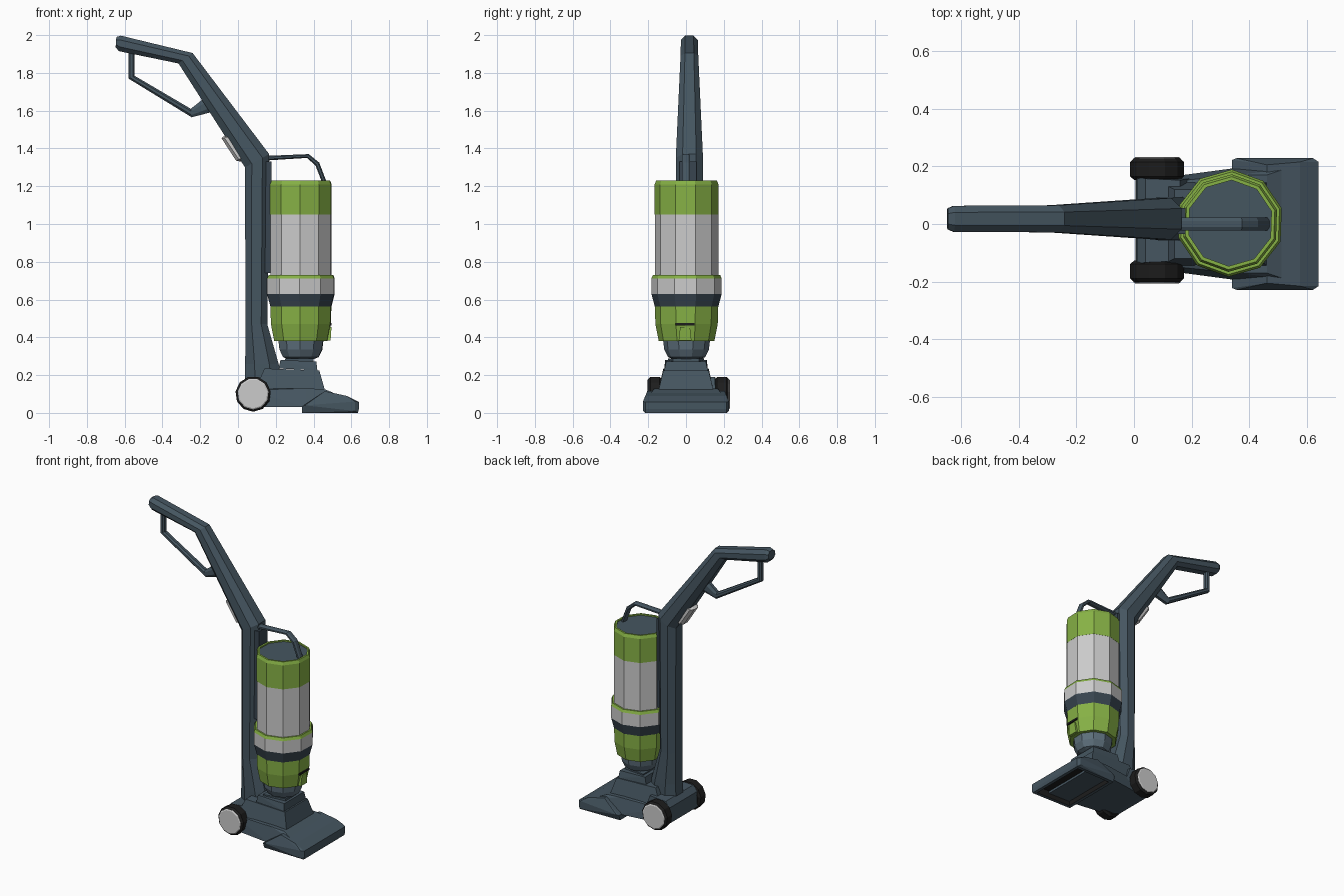
import bpy, bmesh, math
from mathutils import Vector

if "Cube" in bpy.data.objects:
    bpy.data.objects.remove(bpy.data.objects["Cube"])


def material(name, rgb):
    m = bpy.data.materials.new(name)
    m.diffuse_color = (*rgb, 1)
    m.use_nodes = True
    m.node_tree.nodes["Principled BSDF"].inputs["Base Color"].default_value = m.diffuse_color
    return m


SLATE = material("slate", (0.06, 0.092, 0.118))
DARK = material("dark_slate", (0.04, 0.06, 0.08))
CUP = material("blue_grey", (0.11, 0.16, 0.2))
GREEN = material("green", (0.24, 0.44, 0.06))
GREY = material("light_grey", (0.6, 0.62, 0.62))
BLACK = material("black", (0.012, 0.012, 0.012))


def finish(name, bm, *mats):
    bmesh.ops.recalc_face_normals(bm, faces=bm.faces)
    me = bpy.data.meshes.new(name)
    bm.to_mesh(me)
    bm.free()
    for m in mats:
        me.materials.append(m)
    ob = bpy.data.objects.new(name, me)
    bpy.context.collection.objects.link(ob)
    return ob


def skin(name, rings, mat):
    """Join equal-sized rings of points and cap both ends."""
    bm = bmesh.new()
    vs = [[bm.verts.new(p) for p in r] for r in rings]
    n = len(vs[0])
    for a, b in zip(vs, vs[1:]):
        for i in range(n):
            j = (i + 1) % n
            bm.faces.new((a[i], a[j], b[j], b[i]))
    bm.faces.new(vs[0])
    bm.faces.new(vs[-1])
    return finish(name, bm, mat)


def beam(name, stations, mat, cy=0.0, ch=0.28):
    """Stations: (back x, back z, front x, front z, half width), chamfered section."""
    rings = []
    for bx, bz, fx, fz, w in stations:
        sec = [(0, -.5), (ch, -1), (1 - ch, -1), (1, -.5),
               (1, .5), (1 - ch, 1), (ch, 1), (0, .5)]
        rings.append([(bx + (fx - bx) * t, cy + s * w, bz + (fz - bz) * t) for t, s in sec])
    return skin(name, rings, mat)


def lathe(name, profile, mat, n=10, phase=16, centre=(0.333, 0.003, 0), axis="z"):
    c, rings = Vector(centre), []
    for r, h in profile:
        ring = []
        for i in range(n):
            a = math.radians(phase + 360 * i / n)
            u, v = r * math.cos(a), r * math.sin(a)
            ring.append(c + Vector((u, v, h) if axis == "z" else (u, h, v)))
        rings.append(ring)
    return skin(name, rings, mat)


def hull(name, pts, *mats, cy=0.0, recess=None):
    """Convex block from points mirrored across y; optional hollow underside."""
    bm = bmesh.new()
    for x, y, z in pts:
        for s in (-1, 1):
            bm.verts.new((x, cy + s * y, z))
    bmesh.ops.convex_hull(bm, input=bm.verts)
    bmesh.ops.dissolve_limit(bm, angle_limit=0.02, verts=bm.verts, edges=bm.edges)
    if recess:
        bmesh.ops.recalc_face_normals(bm, faces=bm.faces)
        f = min(bm.faces, key=lambda f: f.normal.z * f.calc_area())
        bmesh.ops.inset_region(bm, faces=[f], thickness=0.03)
        new = bmesh.ops.extrude_face_region(bm, geom=[f])["geom"]
        bmesh.ops.delete(bm, geom=[f], context="FACES")
        bmesh.ops.translate(bm, vec=(0, 0, recess),
                            verts=[v for v in new if isinstance(v, bmesh.types.BMVert)])
        for g in new:
            if isinstance(g, bmesh.types.BMFace):
                g.material_index = 1
                for e in g.edges:
                    for k in e.link_faces:
                        k.material_index = 1
    return finish(name, bm, *mats)


# Main pole with bent grip
beam("pole", [(.035, .12, .24, .12, .075), (.038, .26, .215, .26, .075),
              (.04, .47, .155, .47, .072), (.037, 1.30, .165, 1.37, .072),
              (-.315, 1.85, -.24, 1.905, .047), (-.63, 1.915, -.62, 1.997, .045),
              (-.648, 1.935, -.644, 1.99, .036)], SLATE, cy=.018)
# Cord loop below the grip
beam("grip_loop", [(-.58, 1.93, -.548, 1.93, .02), (-.58, 1.77, -.548, 1.785, .02),
                   (-.245, 1.565, -.25, 1.61, .02), (-.13, 1.595, -.18, 1.665, .02),
                   (-.09, 1.61, -.12, 1.665, .02)], SLATE, cy=.02)
# Switch on the back of the pole
beam("switch", [(-.06, 1.475, -.03, 1.475, .03), (-.088, 1.455, -.03, 1.46, .042),
                (-.01, 1.335, .04, 1.36, .042), (.015, 1.33, .04, 1.35, .03)], GREY, cy=.018)
# Rail holding the canister to the pole
hull("canister_rail", [(x, .045, z) for x in (.14, .178) for z in (.74, 1.33)], DARK, cy=.01)
# Carry handle over the canister
beam("carry_handle", [(.13, 1.335, .13, 1.36, .022), (.365, 1.35, .375, 1.37, .022),
                      (.41, 1.31, .43, 1.325, .022), (.445, 1.22, .47, 1.22, .022)], SLATE)

# Canister stack
lathe("canister_cup", [(.06, .255), (.07, .285), (.098, .295), (.118, .335), (.125, .39)], CUP)
lathe("lower_shell", [(.12, .38), (.147, .38), (.165, .47), (.168, .565), (.12, .565)], GREEN)
lathe("dark_band", [(.12, .562), (.168, .562), (.186, .63), (.12, .63)], DARK)
lathe("grey_band", [(.12, .63), (.186, .63), (.186, .712), (.12, .712)], GREY)
lathe("green_rim", [(.12, .712), (.186, .712), (.178, .73), (.12, .73)], GREEN)
lathe("dust_bin", [(.168, .72), (.168, 1.05)], GREY)
lathe("upper_shell", [(.12, 1.05), (.169, 1.05), (.169, 1.21), (.161, 1.23),
                      (.149, 1.23), (.149, 1.2)], GREEN)
lathe("canister_lid", [(.15, 1.19), (.15, 1.222)], SLATE)
# Release latch at the canister front
hull("release_latch", [(.44, .034, .382), (.49, .034, .382), (.495, .026, .455),
                       (.44, .026, .455)], GREEN, cy=-.005)
hull("latch_slot", [(x, .05, z) for x in (.45, .496) for z in (.462, .475)], BLACK, cy=-.005)

# Floor head
hull("neck", [(.215, .115, .235), (.42, .115, .225), (.225, .11, .28), (.415, .105, .272)], SLATE)
hull("neck_top", [(x, y, z) for x, y in ((.25, .095), (.40, .07)) for z in (.26, .287)], SLATE)
hull("motor_housing", [(.14, .12, .235), (.43, .12, .225), (.08, .15, .10), (.46, .145, .12)], SLATE)
hull("rear_housing", [(.005, .15, .05), (.01, .15, .15), (.04, .145, .185), (.16, .14, .19),
                      (.22, .15, .03), (.06, .15, .03)], SLATE, cy=.012)
hull("deck", [(.06, .155, .03), (.20, .155, .03), (.36, .195, .03), (.52, .195, .03),
              (.06, .14, .12), (.22, .145, .13), (.36, .17, .13), (.46, .17, .125),
              (.52, .19, .10)], SLATE)
hull("nozzle", [(.34, .21, .0), (.635, .215, .0), (.34, .222, .035), (.355, .228, .04),
                (.64, .215, .02), (.64, .215, .058), (.62, .228, .01), (.62, .228, .06),
                (.575, .215, .09), (.46, .205, .115)],
     SLATE, BLACK, recess=.045)

# Wheels with pale hub plates
for side, s in (("left", -1), ("right", 1)):
    c = (.08, .013 + s * .177, .1)
    lathe(side + "_tyre", [(.08, -.038), (.094, -.025), (.094, .025), (.08, .038)],
          BLACK, 11, 8, c, "y")
    lathe(side + "_hub", [(.082, s * .02), (.082, s * .038), (.076, s * .042)],
          GREY, 11, 8, c, "y")
